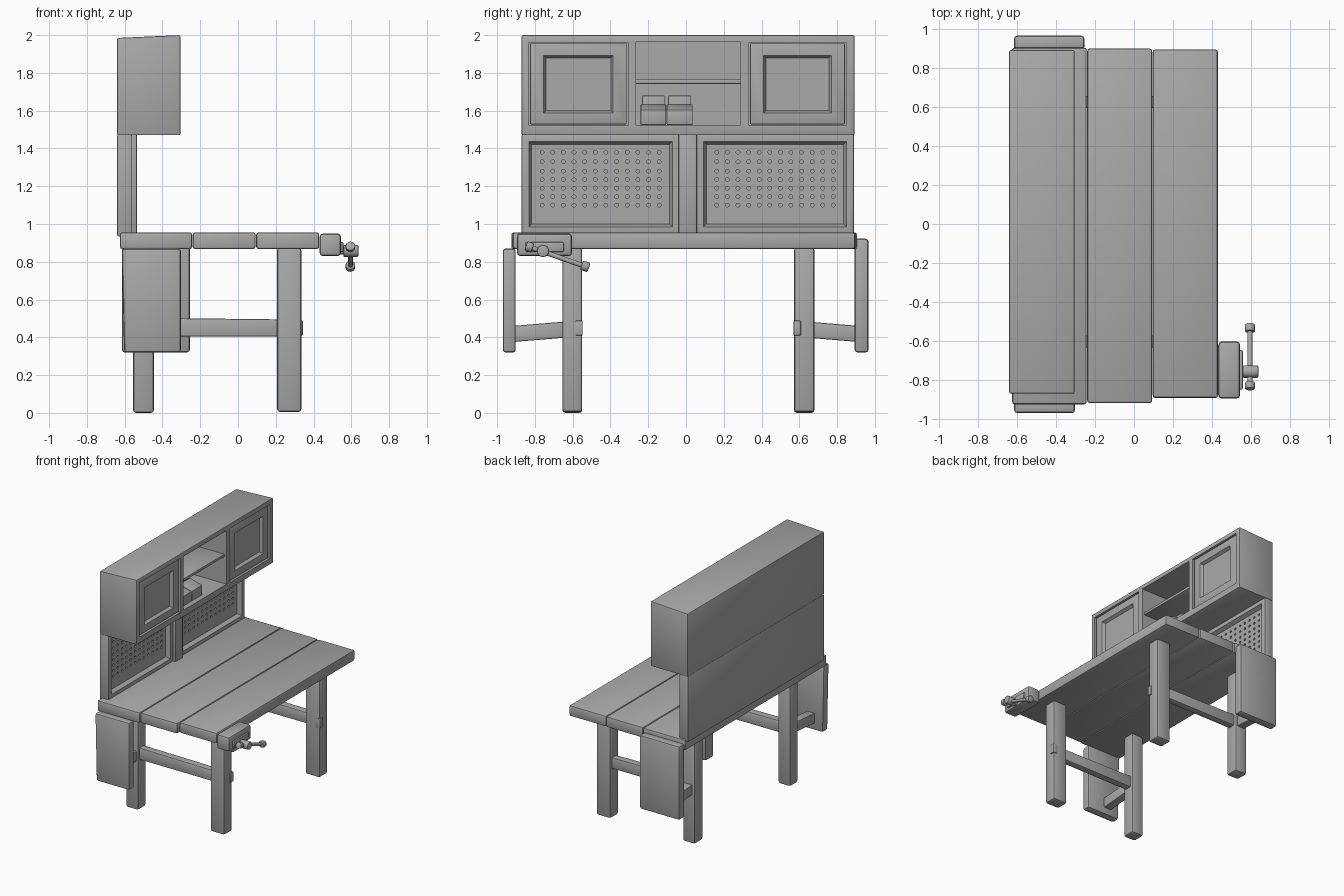
import bpy, bmesh, math
from mathutils import Vector

if "Cube" in bpy.data.objects:
    bpy.data.objects.remove(bpy.data.objects["Cube"])

grey = bpy.data.materials.new("plain_grey")
grey.diffuse_color = (0.4, 0.4, 0.4, 1)
grey.use_nodes = True
grey.node_tree.nodes["Principled BSDF"].inputs["Base Color"].default_value = grey.diffuse_color


def finish(name, bm):
    bmesh.ops.recalc_face_normals(bm, faces=bm.faces)
    me = bpy.data.meshes.new(name)
    bm.to_mesh(me)
    bm.free()
    me.materials.append(grey)
    ob = bpy.data.objects.new(name, me)
    bpy.context.collection.objects.link(ob)
    return ob


def box(name, x, y, z, bevel=0.0, warp=None):
    """Bevelled box from (min, max) ranges; warp moves the corners first."""
    bm = bmesh.new()
    bmesh.ops.create_cube(bm, size=1)
    for v in bm.verts:
        v.co = Vector([r[0] if c < 0 else r[1] for c, r in zip(v.co, (x, y, z))])
        if warp:
            warp(v.co)
    if bevel:
        bmesh.ops.bevel(bm, geom=bm.edges[:], offset=bevel, segments=2,
                        profile=0.5, affect='EDGES')
    return finish(name, bm)


def rod(name, a, b, r, sides=16, bevel=0.0):
    a, b = Vector(a), Vector(b)
    bm = bmesh.new()
    bmesh.ops.create_cone(bm, cap_ends=True, segments=sides, radius1=r,
                          radius2=r, depth=(b - a).length)
    if bevel:
        rim = [e for e in bm.edges if abs(e.verts[0].co.z - e.verts[1].co.z) < 1e-5]
        bmesh.ops.bevel(bm, geom=rim, offset=bevel, segments=2, profile=0.5, affect='EDGES')
    bm.transform((b - a).to_track_quat('Z', 'Y').to_matrix().to_4x4())
    bmesh.ops.translate(bm, verts=bm.verts, vec=(a + b) / 2)
    return finish(name, bm)


def cut(ob, cutter):
    """Subtract the cutter, bake the result and drop the cutter."""
    cutter.hide_render = True
    m = ob.modifiers.new("cut", 'BOOLEAN')
    m.operation, m.solver, m.object = 'DIFFERENCE', 'EXACT', cutter
    dg = bpy.context.evaluated_depsgraph_get()
    me = bpy.data.meshes.new_from_object(ob.evaluated_get(dg))
    ob.modifiers.clear()
    ob.data = me
    bpy.data.objects.remove(cutter)


# Table top planks
planks = [((-0.625, -0.243), (-0.925, 0.905)),
          ((-0.24, 0.093), (-0.918, 0.90)),
          ((0.096, 0.43), (-0.892, 0.895))]
for i, (x, y) in enumerate(planks):
    box(f"top_plank_{i + 1}", x, y, (0.868, 0.955), 0.012)

# Legs, with rails between front and back legs and wedge tenons
for side, (y0, y1) in (("near", (-0.655, -0.55)), ("far", (0.572, 0.68))):
    box(f"front_leg_{side}", (0.207, 0.335), (y0, y1), (0.005, 0.875), 0.015)
    box(f"back_leg_{side}", (-0.555, -0.445), (y0, y1), (0.0, 0.875), 0.015)
    ym = (y0 + y1) / 2
    box(f"side_rail_{side}", (-0.47, 0.23), (ym - 0.03, ym + 0.03), (0.405, 0.495), 0.008,
        lambda c: setattr(c, 'z', c.z + (0.008 if c.x < 0 and c.z > 0.45 else 0)))
    yt = y1 - 0.035 if y0 < 0 else y0 - 0.002
    box(f"rail_tenon_{side}", (0.30, 0.343), (yt, yt + 0.038), (0.41, 0.488), 0.004)

# Hanging side panels and the brackets that hold them
box("side_panel_near", (-0.615, -0.303), (-0.97, -0.902), (0.32, 0.87), 0.015,
    lambda c: setattr(c, 'x', c.x + (0.012 if c.x < -0.5 and c.z < 0.5 else 0)))
box("side_panel_far", (-0.615, -0.255), (0.893, 0.966), (0.32, 0.922), 0.015)
for side, s in (("near", -1), ("far", 1)):
    def droop(c):
        if abs(c.y) > 0.8:
            c.z -= 0.025
    ys = sorted((s * 0.62, s * 0.92))
    box(f"panel_bracket_{side}", (-0.53, -0.46), ys, (0.40, 0.485), 0.008, droop)

# Pegboard back
back = box("pegboard_back", (-0.64, -0.56), (-0.87, 0.89), (0.935, 1.475), 0.008)
bays = ((-0.832, -0.072), (0.093, 0.85))
for y in bays:
    def flare(c):
        # sloping sides to the recess
        if c.x > -0.57:
            c.y += 0.03 if c.y > sum(y) / 2 else -0.03
            c.z += 0.03 if c.z > 1.2 else -0.03
    ins = (y[0] + 0.015, y[1] - 0.015)
    cut(back, box("bay_cutter", (-0.592, -0.53), ins, (1.0, 1.422), 0, flare))

# Rows of peg holes
bm = bmesh.new()
for y in bays:
    for i in range(12):
        for z in (1.10, 1.145, 1.19, 1.235, 1.28, 1.33, 1.38):
            new = bmesh.ops.create_cone(bm, cap_ends=True, segments=10, radius1=0.010,
                                        radius2=0.010, depth=0.02)["verts"]
            yy = y[0] + 0.07 + i * (y[1] - y[0] - 0.14) / 11
            for v in new:
                v.co = Vector((v.co.z - 0.592, v.co.x + yy, v.co.y + z))
cut(back, finish("hole_cutter", bm))
box("centre_post", (-0.60, -0.536), (-0.04, 0.057), (0.945, 1.48), 0.008)

# Upper cabinet, with sloping top, two door openings and an open cubby
cab = box("upper_cabinet", (-0.64, -0.305), (-0.87, 0.892), (1.47, 2.0), 0.008,
          lambda c: setattr(c, 'z', c.z - (0.015 if c.x < -0.5 and c.z > 1.9 else 0)))
cut(cab, box("cubby_cutter", (-0.60, -0.25), (-0.265, 0.288), (1.525, 1.963)))
doors = ((-0.832, -0.308), (0.333, 0.847))
for i, y in enumerate(doors):
    cut(cab, box("door_cutter", (-0.36, -0.25), y, (1.522, 1.962)))
    door = box(f"cabinet_door_{i + 1}", (-0.362, -0.314), (y[0] + 0.006, y[1] - 0.006),
               (1.528, 1.956), 0.005)

    def widen(c):
        if c.x > -0.32:
            c.y += 0.02 if c.y > sum(y) / 2 else -0.02
            c.z += 0.02 if c.z > 1.7 else -0.02
    cut(door, box("panel_cutter", (-0.338, -0.30), (y[0] + 0.09, y[1] - 0.09),
                  (1.60, 1.88), 0, widen))
box("cubby_shelf", (-0.605, -0.325), (-0.27, 0.292), (1.742, 1.765), 0.004)

# Small two-part tray box in the cubby
for i, y in enumerate(((-0.24, -0.105), (-0.102, 0.035))):
    box(f"tray_front_{i + 1}", (-0.46, -0.345), y, (1.524, 1.635), 0.005,
        lambda c: setattr(c, 'z', c.z - (0.03 if c.x > -0.4 and c.z > 1.6 else 0)))
    box(f"tray_back_{i + 1}", (-0.56, -0.455), (y[0] + 0.008, y[1] - 0.008),
        (1.524, 1.68), 0.005)

# Vise: jaw block, plate, screw and sliding handle
box("vise_jaw", (0.432, 0.545), (-0.895, -0.603), (0.83, 0.95), 0.018)
box("vise_plate", (0.535, 0.558), (-0.85, -0.647), (0.852, 0.905), 0.008)
rod("vise_screw", (0.54, -0.757, 0.86), (0.575, -0.757, 0.86), 0.022)
rod("vise_hub", (0.558, -0.757, 0.857), (0.638, -0.757, 0.857), 0.032, 16, 0.008)
p, q = Vector((0.595, -0.84, 0.882)), Vector((0.595, -0.525, 0.773))
d = (q - p).normalized()
rod("vise_handle", p, q, 0.013, 12)
rod("handle_knob_near", p - d * 0.008, p + d * 0.03, 0.026, 14, 0.007)
rod("handle_knob_far", q - d * 0.03, q + d * 0.012, 0.026, 14, 0.007)

# Smooth the rounded edges, keep the corners sharp
bpy.ops.object.select_all(action='DESELECT')
for ob in bpy.context.collection.objects:
    ob.select_set(True)
    bpy.context.view_layer.objects.active = ob
bpy.ops.object.shade_smooth_by_angle(angle=math.radians(35))
